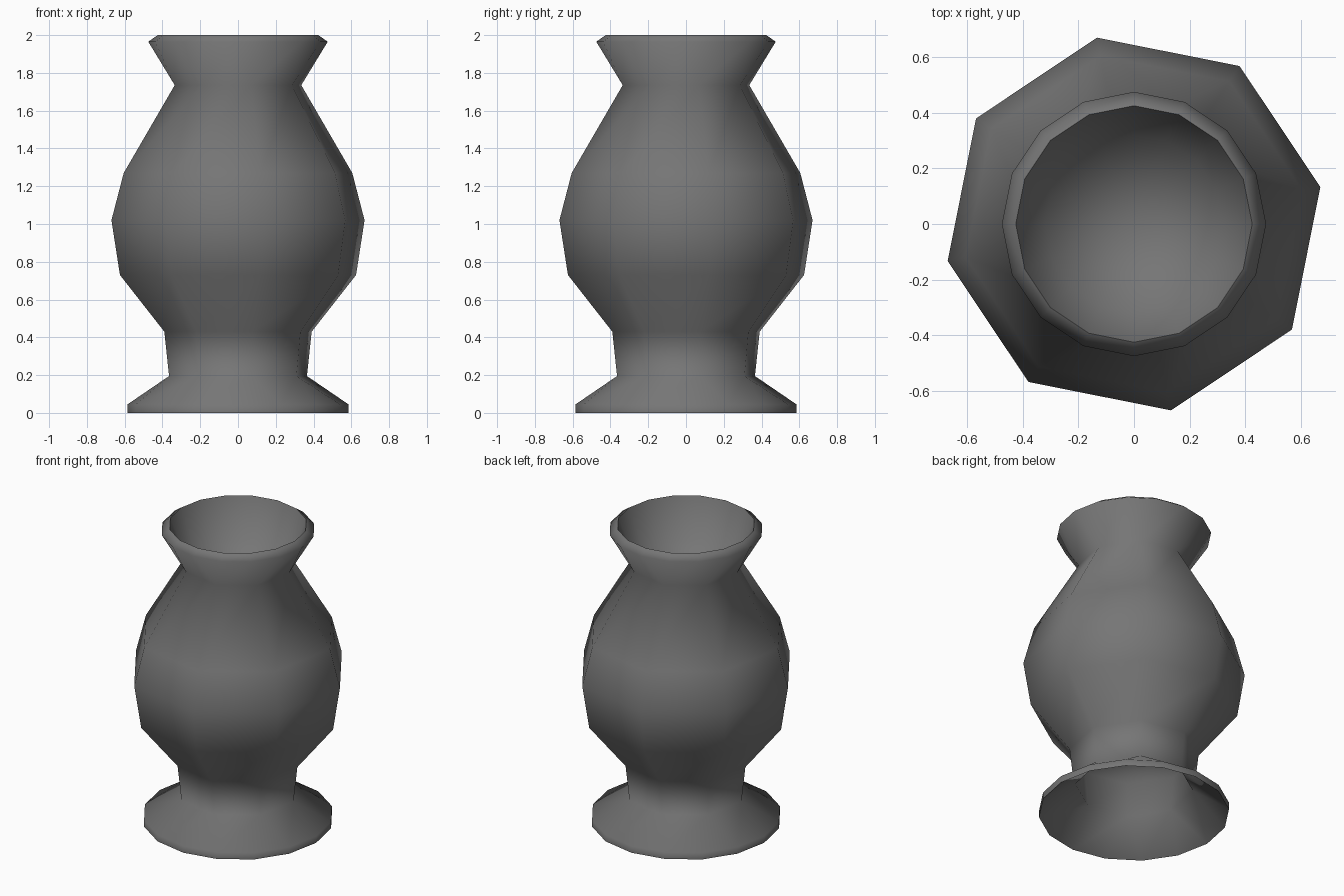
import bpy, bmesh, math

if "Cube" in bpy.data.objects:
    bpy.data.objects.remove(bpy.data.objects["Cube"])

# Profile: (half width, height, sides), from ceiling of the hollow foot to floor of the mouth
profile = [
    (0.38, 0.43, 8), (0.355, 0.185, 8), (0.585, 0.0, 16), (0.585, 0.045, 16),
    (0.365, 0.195, 8), (0.39, 0.43, 8), (0.625, 0.73, 8),
    (0.67, 1.02, 8), (0.605, 1.27, 8), (0.335, 1.735, 8),
    (0.475, 1.965, 16), (0.425, 2.0, 16), (0.32, 1.74, 16),
]
SHARP = (2, 11)  # crisp foot edge and mouth edge
bm = bmesh.new()


def ring(width, z, sides):
    """Sixteen slots; an eight-sided ring shares each vertex between two slots."""
    step = 2 * math.pi / sides
    offset = math.pi / 16 if sides == 8 else 0
    r = width / math.cos(offset)
    verts = [bm.verts.new((r * math.cos(offset + k * step),
                           r * math.sin(offset + k * step), z)) for k in range(sides)]
    return [verts[i * sides // 16] for i in range(16)]


# Walls
rings = [ring(*p) for p in profile]
for a, b in zip(rings, rings[1:]):
    for i in range(16):
        j = (i + 1) % 16
        loop = list(dict.fromkeys((a[i], a[j], b[j], b[i])))
        if len(loop) > 2:
            bm.faces.new(loop)

# Rounded floor of the mouth
apex = bm.verts.new((0, 0, 1.60))
for i in range(16):
    bm.faces.new((rings[-1][i], rings[-1][(i + 1) % 16], apex))

# Ceiling of the hollow foot
bm.faces.new(list(dict.fromkeys(reversed(rings[0]))))
bmesh.ops.recalc_face_normals(bm, faces=bm.faces[:])
for f in bm.faces:
    f.smooth = True
for s in SHARP:
    for i in range(16):
        bm.edges.get((rings[s][i], rings[s][(i + 1) % 16])).smooth = False

mesh = bpy.data.meshes.new("vase")
bm.to_mesh(mesh)
bm.free()

# Dark grey material
mat = bpy.data.materials.new("dark_grey")
mat.diffuse_color = (0.18, 0.18, 0.18, 1)
mat.use_nodes = True
mat.node_tree.nodes["Principled BSDF"].inputs["Base Color"].default_value = mat.diffuse_color
mesh.materials.append(mat)
vase = bpy.data.objects.new("vase", mesh)
bpy.context.collection.objects.link(vase)
